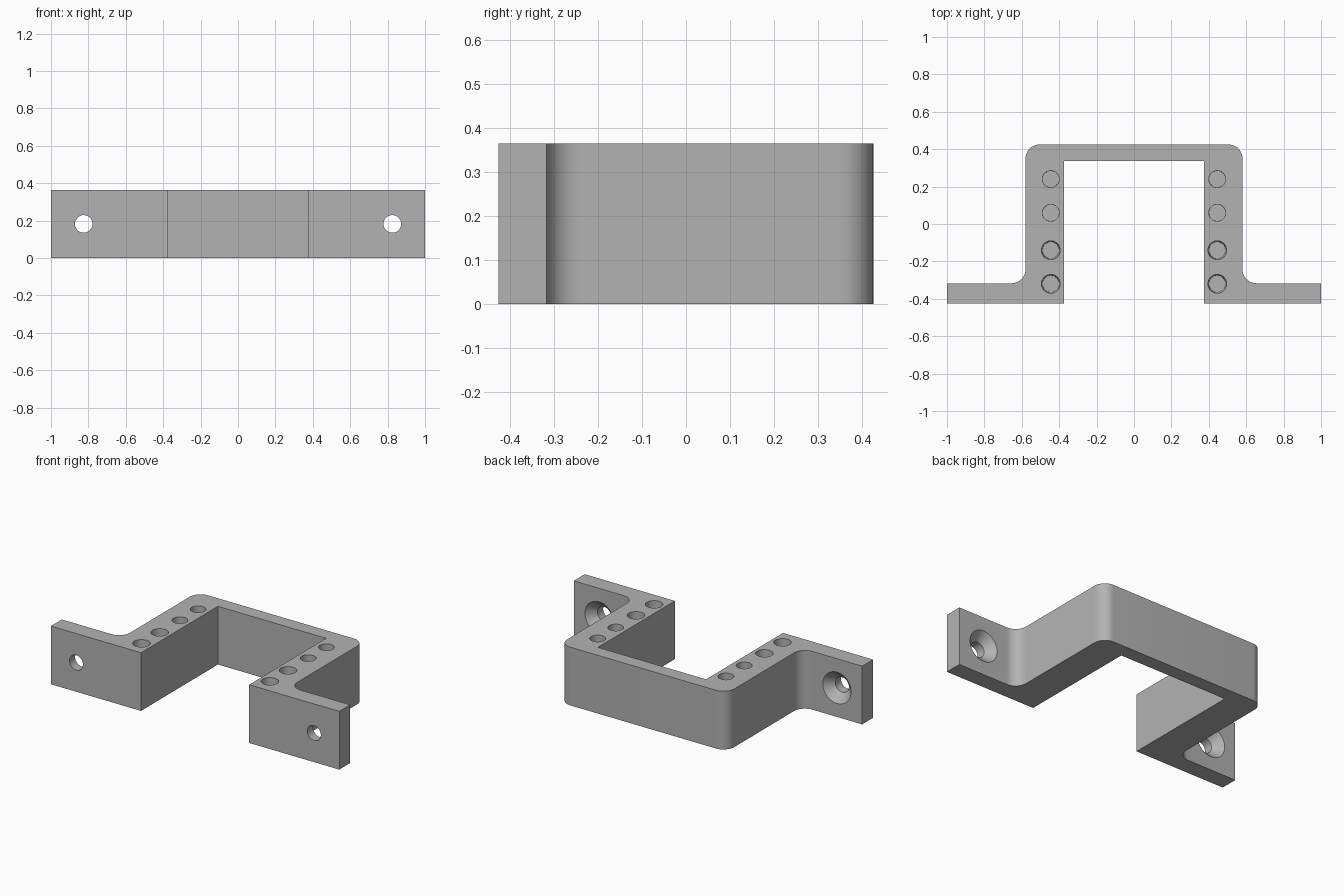
import bpy, bmesh, math
from mathutils import Matrix, Vector

if "Cube" in bpy.data.objects:
    bpy.data.objects.remove(bpy.data.objects["Cube"], do_unlink=True)

HEIGHT = 0.365
FRONT, BACK = -0.425, 0.425
FLANGE_BACK = -0.317
INNER_X, OUTER_X = 0.375, 0.58
INNER_BACK = 0.337
RADIUS = 0.075

grey = bpy.data.materials.new("plain grey")
grey.use_nodes = True
grey.diffuse_color = (0.45, 0.45, 0.45, 1)
grey.node_tree.nodes["Principled BSDF"].inputs["Base Color"].default_value = grey.diffuse_color


def make_object(name, bm):
    bmesh.ops.recalc_face_normals(bm, faces=bm.faces)
    mesh = bpy.data.meshes.new(name)
    bm.to_mesh(mesh)
    bm.free()
    mesh.materials.append(grey)
    obj = bpy.data.objects.new(name, mesh)
    bpy.context.collection.objects.link(obj)
    return obj


def arc(cx, cy, start, end, steps=10):
    angles = [math.radians(start + (end - start) * i / steps) for i in range(steps + 1)]
    return [(cx + RADIUS * math.cos(a), cy + RADIUS * math.sin(a)) for a in angles]


def add_cone(bm, centre, axis, r_start, r_end, length):
    """Cone frustum whose first end sits at centre and runs along axis."""
    axis = Vector(axis)
    turn = axis.to_track_quat('Z', 'Y').to_matrix().to_4x4()
    place = Matrix.Translation(Vector(centre) + axis * length / 2) @ turn
    bmesh.ops.create_cone(bm, cap_ends=True, segments=40, radius1=r_start,
                          radius2=r_end, depth=length, matrix=place)


# Bracket outline: one half, then mirrored
half = [(INNER_X, INNER_BACK), (INNER_X, FRONT), (1, FRONT), (1, FLANGE_BACK)]
half += arc(OUTER_X + RADIUS, FLANGE_BACK + RADIUS, 270, 180)
half += arc(OUTER_X - RADIUS, BACK - RADIUS, 0, 90)
outline = half + [(-x, y) for x, y in reversed(half)]

bm = bmesh.new()
base = bm.faces.new([bm.verts.new((x, y, 0)) for x, y in outline])
top = bmesh.ops.extrude_face_region(bm, geom=[base])["geom"]
bmesh.ops.translate(bm, vec=(0, 0, HEIGHT),
                    verts=[g for g in top if isinstance(g, bmesh.types.BMVert)])
bracket = make_object("mounting_bracket", bm)

# Blind holes in the arms, and screw holes in the flanges
holes = bmesh.new()
sinks = bmesh.new()
for side in (-1, 1):
    for y, rim in ((-0.32, 0.05), (-0.14, 0.05), (0.06, 0.045), (0.24, 0.045)):
        add_cone(holes, (side * 0.445, y, HEIGHT + 0.001), (0, 0, -1), rim, 0.044, 0.25)
    screw = (side * 0.825, FRONT - 0.05, HEIGHT / 2)
    add_cone(holes, screw, (0, 1, 0), 0.047, 0.047, 0.25)
    sink = (side * 0.825, FLANGE_BACK + 0.001, HEIGHT / 2)
    add_cone(sinks, sink, (0, -1, 0), 0.099, 0.042, 0.057)

bpy.context.view_layer.objects.active = bracket
for name, cutter_bm in (("hole_cutter", holes), ("countersink_cutter", sinks)):
    cutter = make_object(name, cutter_bm)
    cutter.hide_render = True
    cut = bracket.modifiers.new(name, 'BOOLEAN')
    cut.operation = 'DIFFERENCE'
    cut.solver = 'EXACT'
    cut.object = cutter
    bpy.ops.object.modifier_apply(modifier=cut.name)
    bpy.data.objects.remove(cutter, do_unlink=True)

# Smooth the rounded corners and hole walls, keep edges sharp
bpy.ops.object.select_all(action='DESELECT')
bracket.select_set(True)
bpy.ops.object.shade_smooth_by_angle(angle=math.radians(30))
